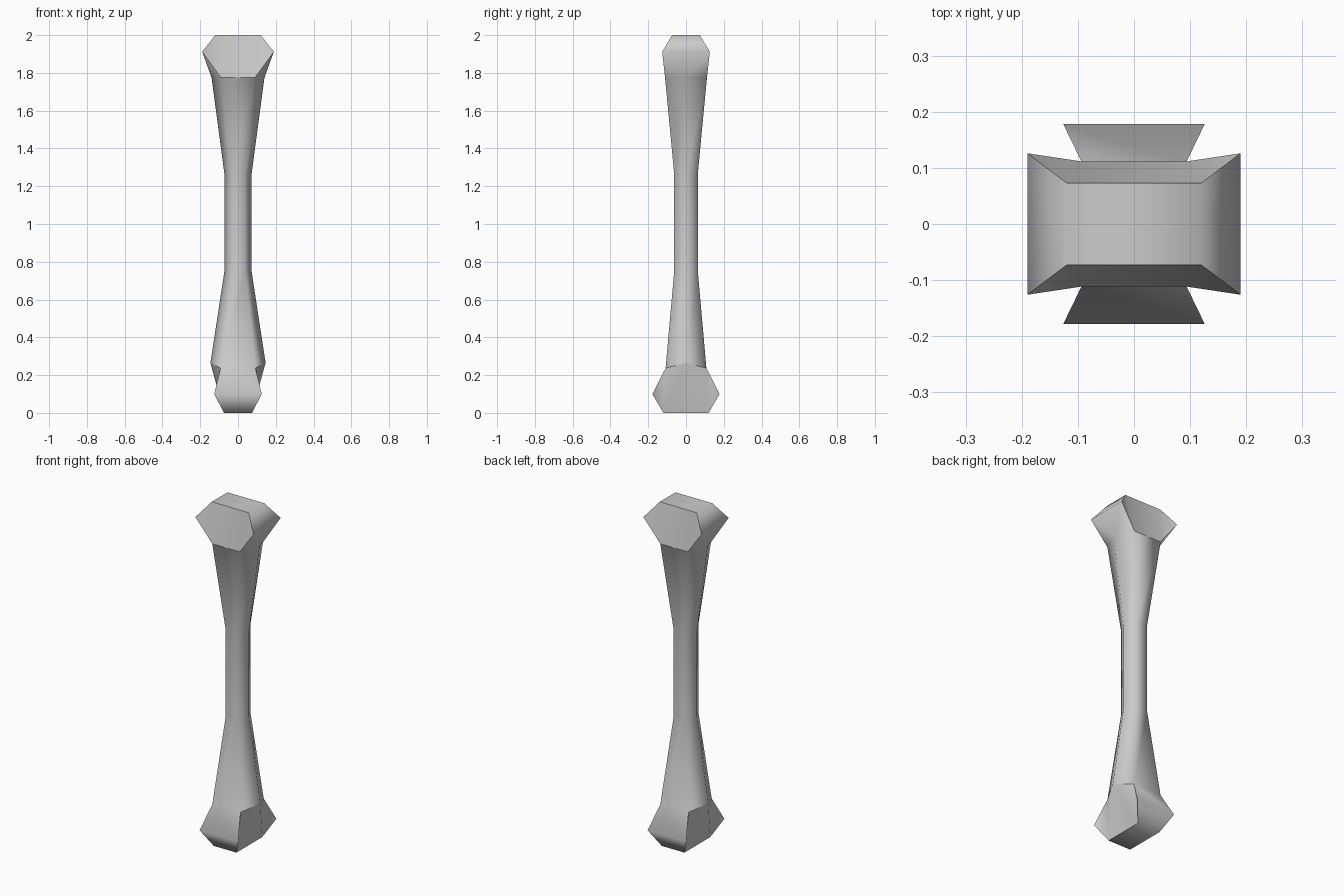
import bpy, bmesh

if "Cube" in bpy.data.objects:
    bpy.data.objects.remove(bpy.data.objects["Cube"])

bm = bmesh.new()


def hex_ring(mid_x, mid_z, x, y, z):
    """Six-sided shaft ring; two vertices sit on the x axis."""
    pts = [(mid_x, 0, mid_z), (x, y, z), (-x, y, z),
           (-mid_x, 0, mid_z), (-x, -y, z), (x, -y, z)]
    return [bm.verts.new(p) for p in pts]


def rect(x, y, z):
    return [bm.verts.new((sx * x, sy * y, z))
            for sx, sy in ((1, 1), (-1, 1), (-1, -1), (1, -1))]


def panel(faces):
    """Add faces that form one dished end panel and crease its outline."""
    made = {bm.faces.new(f) for f in faces}
    for f in made:
        for e in f.edges:
            if sum(g in made for g in e.link_faces) == 1:
                e.smooth = False


# Hexagonal shaft, flared at both ends
rings = [hex_ring(0.146, 0.265, 0.092, 0.108, 0.237),
         hex_ring(0.072, 0.75, 0.037, 0.0625, 0.75),
         hex_ring(0.072, 1.265, 0.037, 0.0625, 1.265),
         hex_ring(0.14, 1.775, 0.09, 0.111, 1.775)]
for a, b in zip(rings, rings[1:]):
    for i in range(6):
        j = (i + 1) % 6
        bm.faces.new((a[i], a[j], b[j], b[i]))

# Upper knuckle, wide along x, with dished front and back panels
r = rings[-1]
c, t = rect(0.19, 0.126, 1.912), rect(0.12, 0.073, 2.0)
bm.faces.new(t)
for i, j, n, m in ((0, 1, 1, 2), (2, 3, 4, 5)):
    panel([(r[n], r[m], t[j], t[i]), (r[n], t[i], c[i]), (r[m], c[j], t[j])])
for i, j, n, m, k in ((3, 0, 5, 1, 0), (1, 2, 2, 4, 3)):
    bm.faces.new((c[i], c[j], t[j], t[i]))
    bm.faces.new((c[i], r[k], c[j]))
    bm.faces.new((r[n], r[k], c[i]))
    bm.faces.new((r[k], r[m], c[j]))

# Lower knuckle, wide along y, with dished side panels
r = rings[0]
c, t = rect(0.126, 0.178, 0.1), rect(0.074, 0.12, 0.0)
bm.faces.new(t)
for i, j, n, m in ((0, 1, 1, 2), (2, 3, 4, 5)):
    bm.faces.new((r[n], r[m], c[j], c[i]))
    bm.faces.new((c[i], c[j], t[j], t[i]))
for i, j, n, m, k in ((3, 0, 5, 1, 0), (1, 2, 2, 4, 3)):
    panel([(r[k], t[i], t[j]), (r[n], t[i], r[k]), (r[m], r[k], t[j]),
           (r[n], c[i], t[i]), (r[m], t[j], c[j])])

bmesh.ops.recalc_face_normals(bm, faces=bm.faces[:])
for f in bm.faces:
    f.smooth = True

mesh = bpy.data.meshes.new("bone")
bm.to_mesh(mesh)
bm.free()
bpy.context.collection.objects.link(bpy.data.objects.new("bone", mesh))
